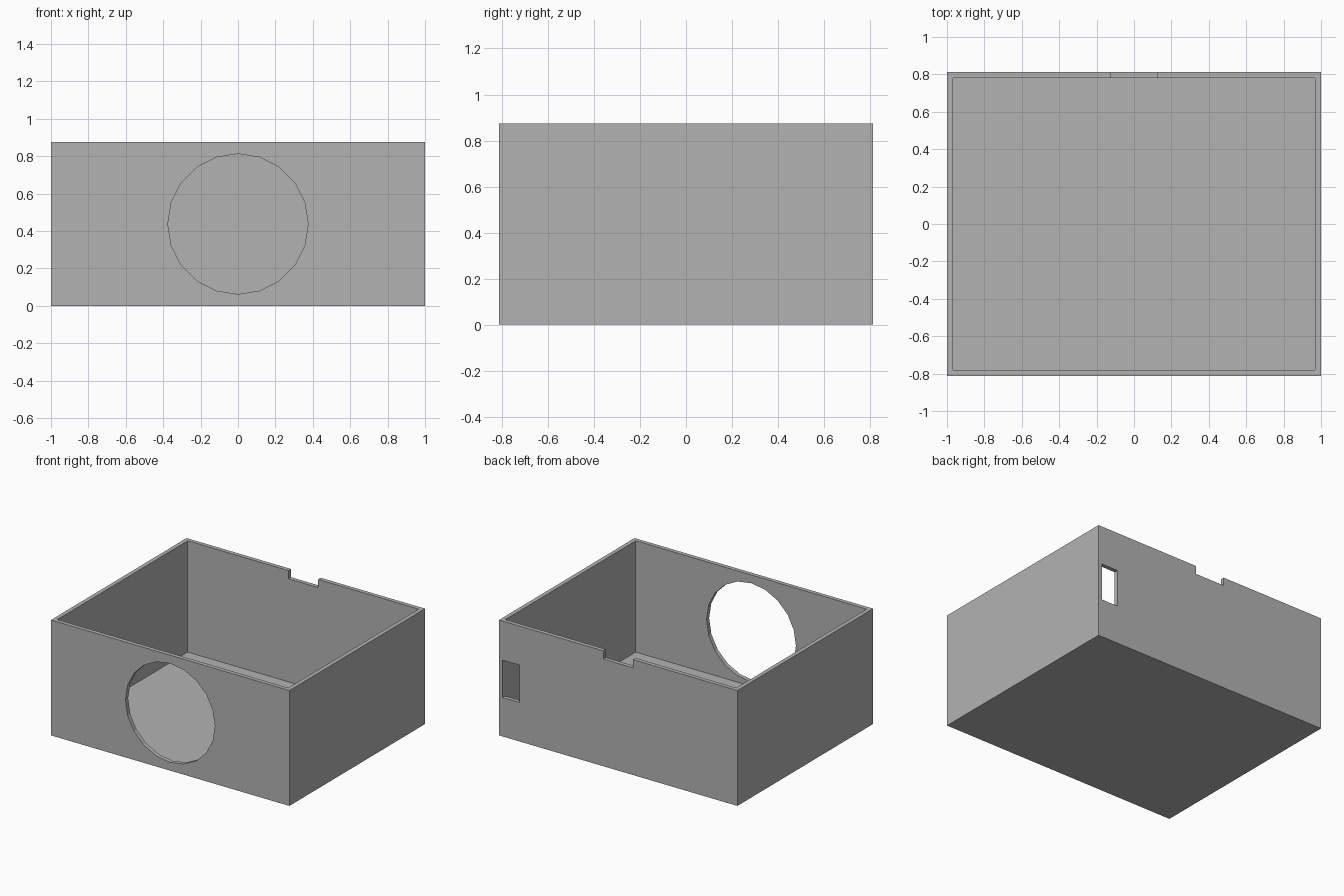
import bpy
import math

WIDTH, DEPTH, HEIGHT, WALL = 2.0, 1.625, 0.875, 0.03125

old = bpy.data.objects.get("Cube")
if old:
    bpy.data.objects.remove(old, do_unlink=True)

grey = bpy.data.materials.new("plain grey")
grey.use_nodes = True
colour = (0.45, 0.45, 0.45, 1)
grey.diffuse_color = colour
grey.node_tree.nodes["Principled BSDF"].inputs["Base Color"].default_value = colour


def box(name, x, y, z):
    """Box spanning the given (low, high) ranges."""
    ranges = (x, y, z)
    bpy.ops.mesh.primitive_cube_add(size=1, location=[(a + b) / 2 for a, b in ranges])
    obj = bpy.context.object
    obj.name = name
    obj.scale = [b - a for a, b in ranges]
    bpy.ops.object.transform_apply(location=True, rotation=False, scale=True)
    obj.data.materials.append(grey)
    return obj


def cut(target, cutter):
    """Subtract the cutter and discard it."""
    cutter.hide_render = True
    mod = target.modifiers.new(cutter.name, "BOOLEAN")
    mod.operation = "DIFFERENCE"
    mod.solver = "EXACT"
    mod.object = cutter
    bpy.context.view_layer.objects.active = target
    bpy.ops.object.modifier_apply(modifier=mod.name)
    bpy.data.objects.remove(cutter, do_unlink=True)


hx, hy = WIDTH / 2, DEPTH / 2
ix, iy = hx - WALL, hy - WALL

# Open-topped enclosure
enclosure = box("enclosure", (-hx, hx), (-hy, hy), (0, HEIGHT))
cut(enclosure, box("cavity", (-ix, ix), (-iy, iy), (WALL, HEIGHT + 0.2)))

# Round opening in the front wall
bpy.ops.mesh.primitive_cylinder_add(
    vertices=20, radius=0.375, depth=0.2,
    location=(0, -hy, HEIGHT / 2), rotation=(math.pi / 2, 0, 0))
round_hole = bpy.context.object
round_hole.name = "round_hole"
round_hole.data.materials.append(grey)
cut(enclosure, round_hole)

# Cable notch in the back rim and port window beside the left wall
back = (hy - 0.1, hy + 0.1)
cut(enclosure, box("rim_notch", (-0.125, 0.125), back, (HEIGHT - 0.0625, HEIGHT + 0.1)))
cut(enclosure, box("port_window", (ix - 0.14, ix), back, (0.295, 0.578)))

# One flat colour over every face
enclosure.data.materials.clear()
enclosure.data.materials.append(grey)
for face in enclosure.data.polygons:
    face.material_index = 0
    face.use_smooth = False
